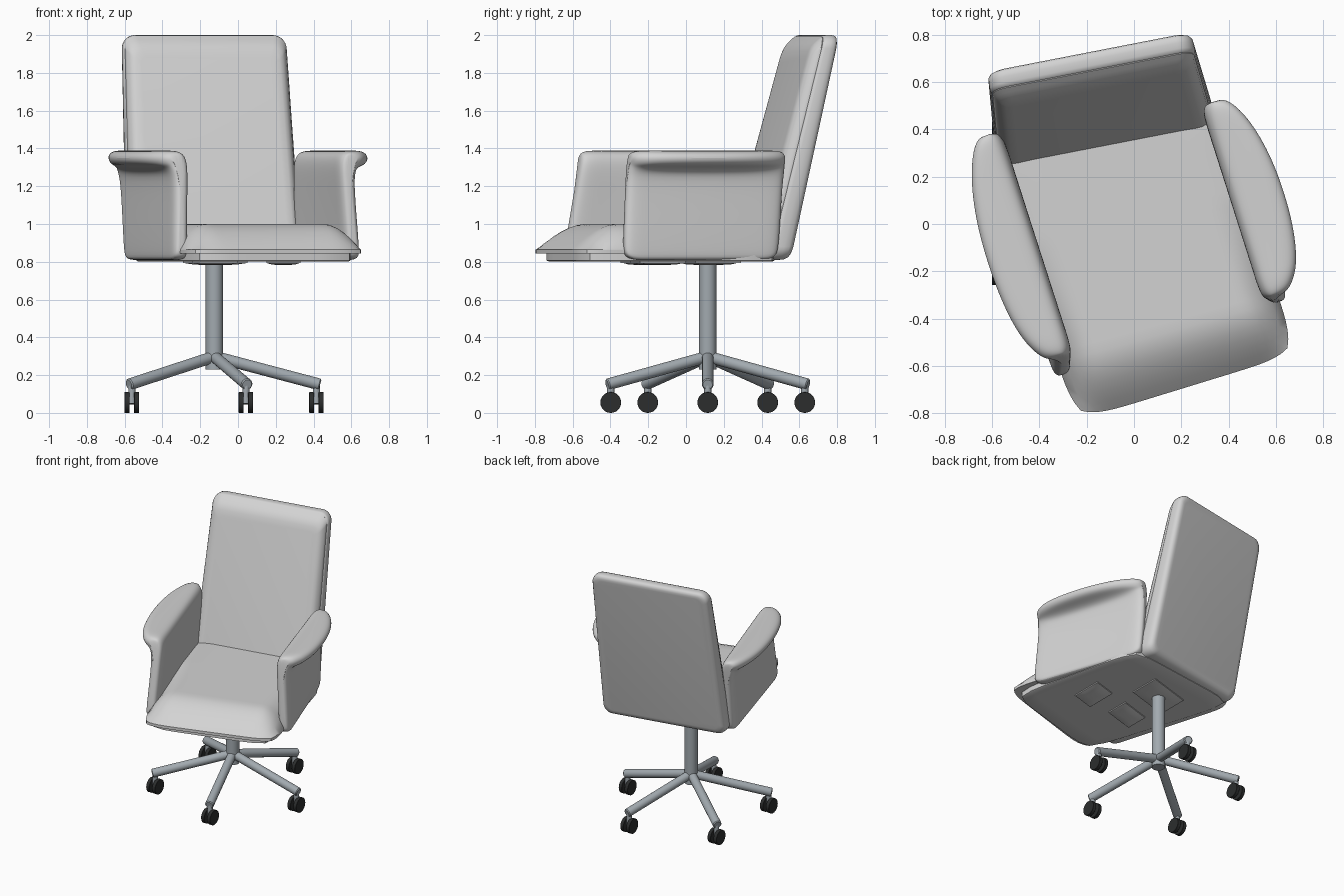
import bpy, bmesh, math
from mathutils import Vector

if "Cube" in bpy.data.objects:
    bpy.data.objects.remove(bpy.data.objects["Cube"])


def material(name, rgb):
    m = bpy.data.materials.new(name)
    m.diffuse_color = (*rgb, 1)
    m.use_nodes = True
    m.node_tree.nodes["Principled BSDF"].inputs["Base Color"].default_value = m.diffuse_color
    return m


FABRIC = material("light grey upholstery", (0.65, 0.65, 0.65))
METAL = material("blue grey metal", (0.36, 0.40, 0.43))
RUBBER = material("black rubber", (0.025, 0.027, 0.027))


def finish(name, bm, mat, subsurf=0, angle=40):
    bmesh.ops.recalc_face_normals(bm, faces=bm.faces)
    me = bpy.data.meshes.new(name)
    bm.to_mesh(me)
    bm.free()
    ob = bpy.data.objects.new(name, me)
    bpy.context.collection.objects.link(ob)
    me.materials.append(mat)
    if subsurf:
        mod = ob.modifiers.new("smooth", 'SUBSURF')
        mod.levels = mod.render_levels = subsurf
    bpy.ops.object.select_all(action='DESELECT')
    ob.select_set(True)
    bpy.context.view_layer.objects.active = ob
    bpy.ops.object.shade_smooth_by_angle(angle=math.radians(angle))
    return ob


def loft(name, rings, mat, subsurf=0, angle=40):
    bm = bmesh.new()
    vs = [[bm.verts.new(p) for p in r] for r in rings]
    for a, b in zip(vs, vs[1:]):
        for i in range(len(a)):
            j = (i + 1) % len(a)
            bm.faces.new((a[i], a[j], b[j], b[i]))
    bm.faces.new(vs[0])
    bm.faces.new(vs[-1])
    return finish(name, bm, mat, subsurf, angle)


def warp_box(name, cuts, fn, mat):
    bm = bmesh.new()
    bmesh.ops.create_cube(bm, size=2)
    bmesh.ops.subdivide_edges(bm, edges=bm.edges[:], cuts=cuts, use_grid_fill=True)
    for v in bm.verts:
        v.co = fn(*v.co)
    return finish(name, bm, mat)


def rod(name, a, b, r, mat, bevel=0.0, n=24):
    a, b = Vector(a), Vector(b)
    d = (b - a).normalized()
    p = d.orthogonal().normalized()
    q = d.cross(p)
    rings = []
    stops = [(a, r - bevel), (a + d * bevel, r), (b - d * bevel, r), (b, r - bevel)] if bevel else [(a, r), (b, r)]
    for c, rr in stops:
        rings.append([c + rr * (p * math.cos(t) + q * math.sin(t))
                      for t in (2 * math.pi * i / n for i in range(n))])
    return loft(name, rings, mat)


# Seat: boxes mapped onto the skewed plan of the seat
def plan(quad, s, f):
    s, f = s * (1 - 0.075 * abs(f) ** 8), f * (1 - 0.06 * abs(s) ** 8)
    fl, fr, br, bl = (Vector(c) for c in quad)
    a, b = (s + 1) / 2, (f + 1) / 2
    return (fl.lerp(fr, a) * b) + (bl.lerp(br, a) * (1 - b))


SEAT = [(-0.25, -0.835), (0.695, -0.545), (0.33, 0.48), (-0.59, 0.32)]
UNDER = [(-0.225, -0.775), (0.63, -0.53), (0.39, 0.49), (-0.585, 0.36)]


def cushion(s, f, w):
    p = plan(SEAT, s, f)
    front = math.sin(math.pi / 2 * min(1, (1 - f) * 0.55 / 0.25))
    side = math.sin(math.pi / 2 * min(1, (1 - abs(s)) * 0.43 / 0.15))
    edge = max(side, 0) ** 0.7
    edge = edge + (1 - edge) * min(1, max(0, (0.5 - f) / 0.8)) * 0.8   # flatter between the arms
    top = 0.864 + 0.136 * max(front, 0) ** 0.95 * edge
    return Vector((p.x, p.y, 0.843 + (top - 0.843) * (w + 1) / 2))


def base(s, f, w):
    k = 0.98 if w < -0.99 else 1
    p = plan(UNDER, s * k, f * k)
    return Vector((p.x, p.y, 0.824 + 0.022 * w))


warp_box("seat_cushion", 27, cushion, FABRIC)
warp_box("seat_base", 9, base, FABRIC)

# Shallow pads under the seat
for i, (x, y, sx, sy) in enumerate([(-0.12, -0.22, 0.12, 0.09), (0.24, -0.15, 0.09, 0.12),
                                    (-0.12, 0.12, 0.17, 0.12)]):
    warp_box(f"under_seat_pad_{i}", 5, lambda s, f, w: Vector(
        (x + s * sx, y + f * sy + s * sx * 0.3,
         0.805 + 0.022 * w * (1 - 0.5 * max(abs(s), abs(f)) ** 4))), FABRIC)

# Backrest: rounded outline lofted through its depth, leaning backwards
ANG = math.radians(11)


def back_ring(depth, inset, drop=0.0):
    z0, z1, rad, n = 0.81 + inset, 2.0 - inset - drop, max(0.07 - inset * 0.5, 0.02), 7
    pts = []
    for cx, cz, start in ((1, z1, 0), (-1, z1, 90), (-1, z0, 180), (1, z0, 270)):
        for i in range(n + 1):
            t = math.radians(start + 90 * i / n)
            z = cz + (-rad if cz == z1 else rad) + rad * math.sin(t)
            hw = 0.440 + 0.024 * (2 - z) - inset
            u = -0.048 + cx * (hw - rad) + rad * math.cos(t)
            rear = 0.757 - 0.225 * (2 - z)
            frnt = 0.622 - 0.273 * (2 - z)
            v = rear + (frnt - rear) * depth
            pts.append((u * math.cos(ANG) - v * math.sin(ANG),
                        u * math.sin(ANG) + v * math.cos(ANG), z))
    return pts


loft("backrest", [back_ring(*a) for a in (
    (0.0, 0.045), (0.01, 0.028), (0.06, 0.012), (0.15, 0.003), (0.3, 0.0), (0.48, 0.0),
    (0.58, 0.003), (0.61, 0.009), (0.64, 0.007), (0.76, 0.014, 0.01), (0.86, 0.024, 0.016),
    (0.94, 0.036, 0.024), (0.985, 0.055, 0.03), (1.0, 0.085, 0.035))], FABRIC, angle=50)


# Armrests: side panel rolling outward into a wide leaf-shaped pad
def arm(name, back, front, side, shear):
    back, front = Vector(back), Vector(front)
    run = front - back
    length = run.length
    d = run.normalized()
    out = Vector((-d.y, d.x)) * side
    ends = [(0.0, 0.06, 0.028), (0.012, 0.028, 0.012), (0.035, 0.008, 0.003), (0.08, 0, 0)]
    secs = [(a / length, b, c) for a, b, c in ends]
    secs += [(t, 0, 0) for t in (0.18, 0.3, 0.42, 0.54, 0.66, 0.78, 0.86)]
    secs += [(1 - a / length, b, c) for a, b, c in reversed(ends)]
    rings = []
    for t, lift, k in secs:
        e = 2 * t ** 1.12 - 1
        w = 0.088 + 0.148 * math.sqrt(max(0, 1 - abs(e) ** 2.3))
        prof = [(0.04, 0.808 + lift), (k + 0.008, 0.812 + lift), (k, 0.835 + lift), (k, 1.0), (k, 1.2),
                (k, 1.3), (k + 0.012, 1.36 - k), (0.045, 1.387 - k), (w * 0.6, 1.390 - k),
                (w - 0.02, 1.384 - k), (w, 1.35), (w - 0.02, 1.315 + k / 2),
                (w * 0.6 + 0.02, 1.303 + k / 2), (0.098 - k, 1.28), (0.085 - k, 1.22),
                (0.085 - k, 1.0), (0.085 - k, 0.835 + lift), (0.077 - k, 0.812 + lift)]
        ring = []
        for o, z in prof:
            h = (1.38 - z) / 0.56
            p = back + d * (t * length + shear * h) + out * (o + 0.035 * h * t)
            ring.append((p.x, p.y, z))
        rings.append(ring)
    loft(name, rings, FABRIC, subsurf=2, angle=60)


arm("left_arm", (-0.563, 0.405), (-0.252, -0.54), -1, 0.09)
arm("right_arm", (0.278, 0.505), (0.535, -0.325), 1, 0.035)

# Column and five-legged base with twin-wheel casters
PX, PY, R = -0.125, 0.115, 0.54
rod("column", (PX, PY, 0.23), (PX, PY, 0.82), 0.046, METAL, n=32)
for i in range(5):
    a = math.radians(72 * i)
    c, s = math.cos(a), math.sin(a)
    x, y = PX + R * c, PY + R * s
    rod(f"leg_{i}", (PX, PY, 0.298), (PX + (R + 0.02) * c, PY + (R + 0.02) * s, 0.15), 0.031, METAL, 0.006)
    rod(f"caster_stem_{i}", (x, y, 0.05), (x, y, 0.15), 0.019, METAL, n=16)
    rod(f"caster_axle_{i}", (x - 0.03, y, 0.056), (x + 0.03, y, 0.056), 0.012, RUBBER, n=12)
    for side in (-1, 1):
        rod(f"wheel_{i}_{side}", (x + side * 0.012, y, 0.055), (x + side * 0.038, y, 0.055),
            0.055, RUBBER, 0.001, 32)
